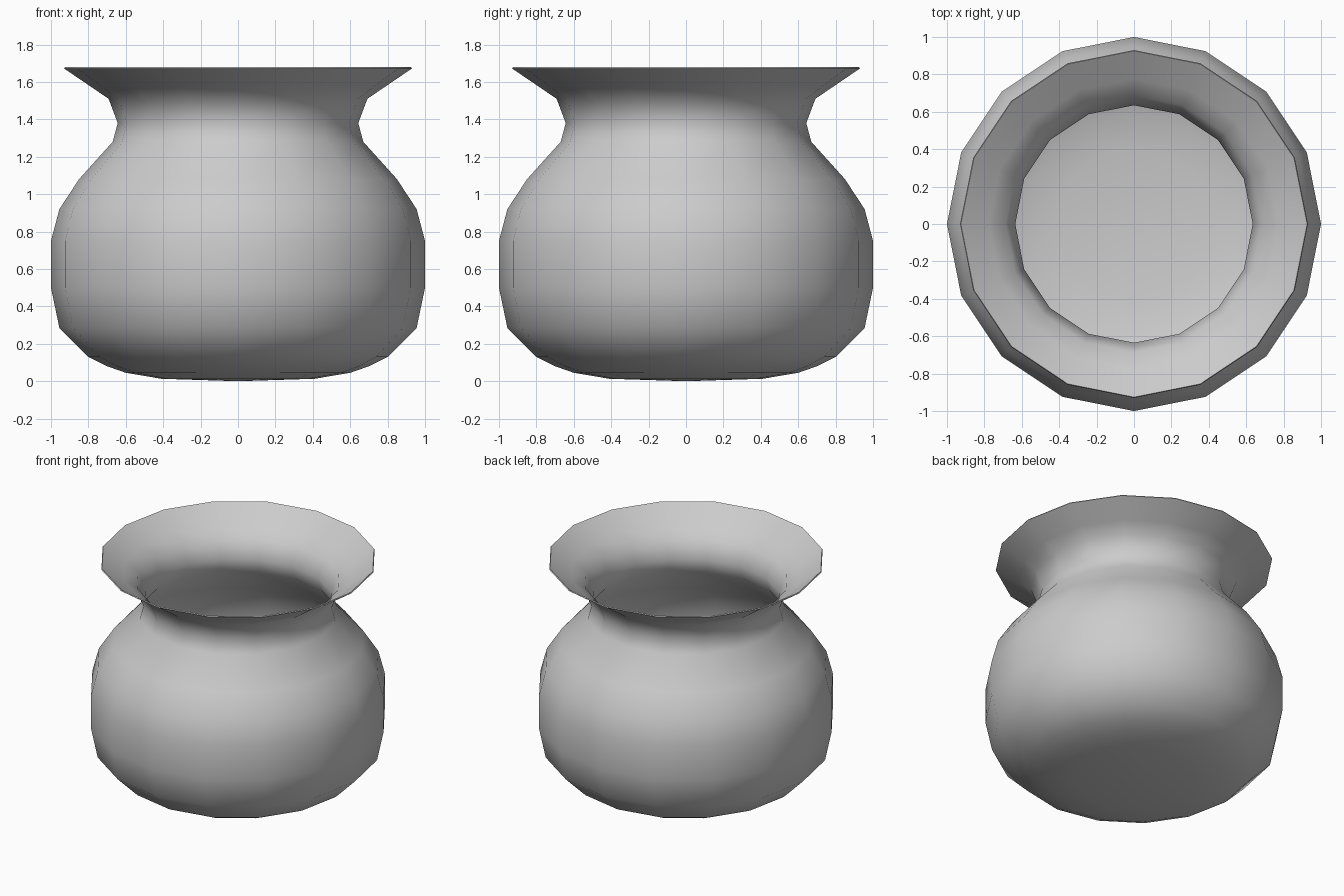
import bpy, bmesh, math

if "Cube" in bpy.data.objects:
    bpy.data.objects.remove(bpy.data.objects["Cube"])

SIDES = 16
# outer profile (radius, height) from base to flared rim
PROFILE = [(0.41, 0.013), (0.6, 0.045), (0.70, 0.08), (0.8, 0.13), (0.955, 0.285),
           (1.0, 0.5), (1.0, 0.75), (0.955, 0.92), (0.85, 1.08), (0.67, 1.28),
           (0.643, 1.38), (0.692, 1.51), (0.78, 1.57), (0.93, 1.672)]

bm = bmesh.new()

# turned wall
rings = [[bm.verts.new((r * math.cos(2 * math.pi * i / SIDES),
                        r * math.sin(2 * math.pi * i / SIDES), z))
          for i in range(SIDES)] for r, z in PROFILE]
for lower, upper in zip(rings, rings[1:]):
    for i in range(SIDES):
        j = (i + 1) % SIDES
        bm.faces.new((lower[i], lower[j], upper[j], upper[i]))

# slightly domed base
centre = bm.verts.new((0, 0, 0))
for i in range(SIDES):
    bm.faces.new((centre, rings[0][(i + 1) % SIDES], rings[0][i]))

for f in bm.faces:
    f.smooth = True
bm.normal_update()
mesh = bpy.data.meshes.new("pot")
bm.to_mesh(mesh)
bm.free()
pot = bpy.data.objects.new("pot", mesh)
bpy.context.collection.objects.link(pot)

# thin wall, leaving a narrow lip at the rim
wall = pot.modifiers.new("wall", 'SOLIDIFY')
wall.thickness = 0.008
wall.offset = -1

# smooth body with a crisp lip
bpy.context.view_layer.objects.active = pot
pot.select_set(True)
bpy.ops.object.modifier_apply(modifier="wall")
bpy.ops.object.shade_smooth_by_angle(angle=math.radians(60))
